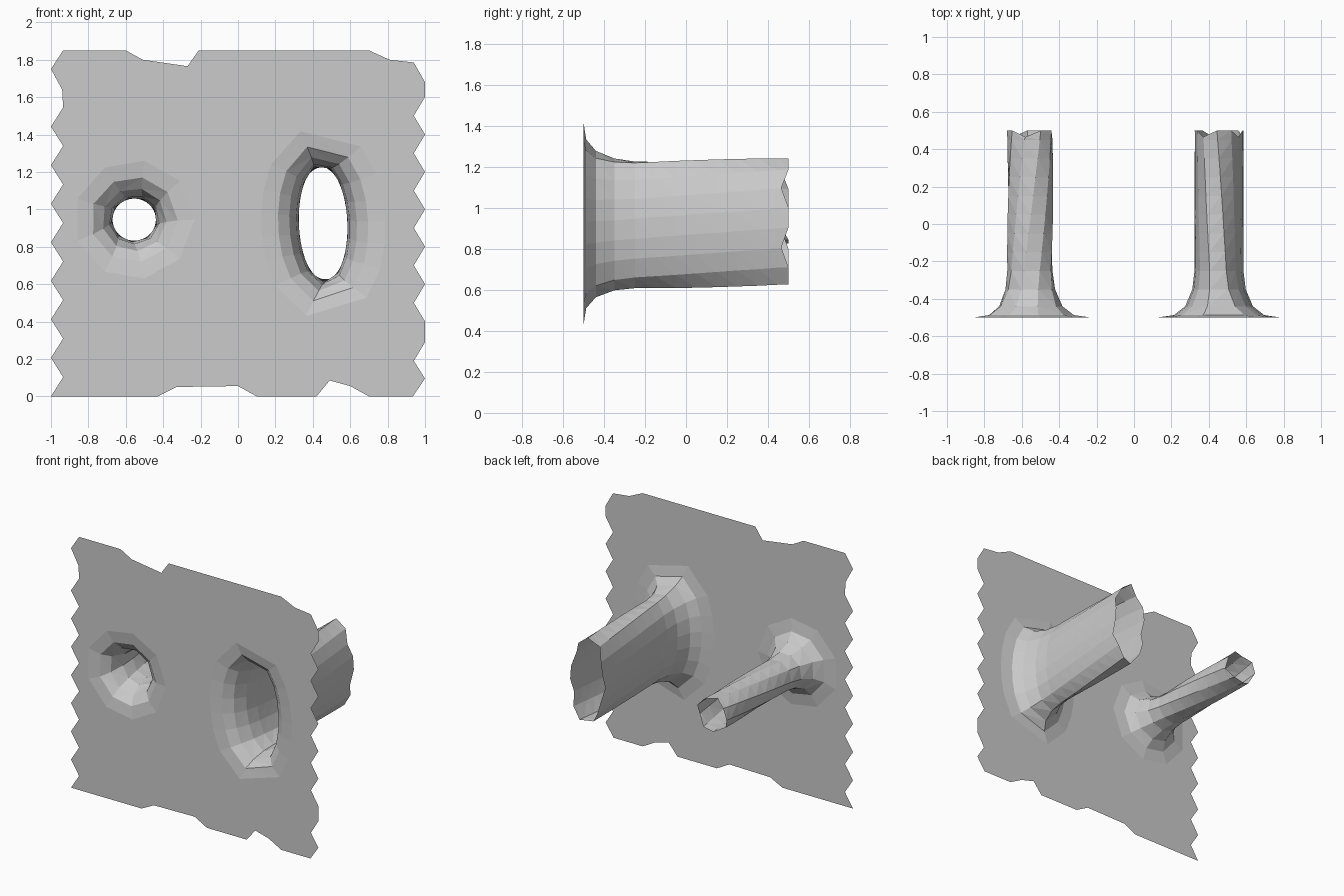
import bpy, bmesh, math
from mathutils import Vector

if "Cube" in bpy.data.objects:
    bpy.data.objects.remove(bpy.data.objects["Cube"], do_unlink=True)

FRONT, BACK = -0.5, 0.5

grey = bpy.data.materials.new("plain grey")
grey.use_nodes = True
color = (0.6, 0.6, 0.6, 1)
grey.diffuse_color = color
grey.node_tree.nodes["Principled BSDF"].inputs["Base Color"].default_value = color


def make_object(name, bm):
    mesh = bpy.data.meshes.new(name)
    bm.to_mesh(mesh)
    bm.free()
    mesh.materials.append(grey)
    obj = bpy.data.objects.new(name, mesh)
    bpy.context.collection.objects.link(obj)
    return obj


def ellipse_ring(centre, a, b, tilt, sides, phase, offset):
    """Points evenly spaced round an ellipse, pushed outward by offset."""
    steps = 720
    angles = [2 * math.pi * i / steps for i in range(steps)]
    lengths = [0]
    for t in angles:
        lengths.append(lengths[-1] + math.hypot(a * math.sin(t), b * math.cos(t)))
    points = []
    for i in range(sides):
        target = ((i / sides + phase) % 1) * lengths[-1]
        t = angles[next(k for k in range(steps) if lengths[k + 1] >= target)]
        normal = Vector((b * math.cos(t), a * math.sin(t))).normalized()
        p = Vector((a * math.cos(t), b * math.sin(t))) + normal * offset
        c, s = math.cos(tilt), math.sin(tilt)
        points.append((centre[0] + p.x * c - p.y * s, centre[1] + p.x * s + p.y * c))
    return points


# Depth and outward flare of each ring
FLARE = [(-0.5, 0.2), (-0.487, 0.11), (-0.44, 0.05), (-0.35, 0.012), (-0.25, 0)]
RINGS = FLARE + [(-0.25 + 0.1 * k, 0) for k in range(1, 8)] + [(BACK, 0)]


def flared_tube(name, centre, a, b, tilt, sides, twist):
    bm = bmesh.new()
    rings = []
    for k, (y, offset) in enumerate(RINGS):
        phase = twist * (y - FRONT)
        ring = []
        for i, (x, z) in enumerate(ellipse_ring(centre, a, b, tilt, sides, phase, offset)):
            # Notched back rim
            notch = 0.035 if k == len(RINGS) - 1 and i % 3 == 1 else 0
            ring.append(bm.verts.new((x, y - notch, z)))
        rings.append(ring)
    for r, s in zip(rings, rings[1:]):
        for i in range(sides):
            j = (i + 1) % sides
            if twist < 0:
                bm.faces.new((r[i], r[j], s[j]))
                bm.faces.new((r[i], s[j], s[i]))
            else:
                bm.faces.new((r[i], r[j], s[i]))
                bm.faces.new((r[j], s[j], s[i]))
    rim = [(v.co.x, v.co.z) for v in rings[0]]
    bmesh.ops.recalc_face_normals(bm, faces=bm.faces)
    make_object(name, bm)
    return rim


rims = [
    flared_tube("round_tube", (-0.555, 0.945), 0.123, 0.119, 0, 9, -0.16),
    flared_tube("oval_tube", (0.455, 0.925), 0.131, 0.317, 0.04, 15, 0.05),
]

# Ragged plate outline, counter-clockwise from the lower left
bottom = [(-1, 0), (-0.43, 0), (-0.33, 0.05), (0, 0.055), (0.1, 0), (0.42, 0),
          (0.49, 0.085), (0.6, 0.055), (0.7, 0), (0.935, 0)]
right = [(1, 0.095), (0.94, 0.19), (1, 0.29)]
right += [(0.94 if k % 2 else 1, 0.4 + 0.1 * k) for k in range(13)]
right += [(1, 1.68), (0.94, 1.785)]
top = [(0.81, 1.8), (0.7, 1.85), (-0.21, 1.85), (-0.27, 1.765), (-0.51, 1.8),
       (-0.6, 1.85), (-0.935, 1.85), (-1, 1.75), (-0.94, 1.64)]
left = [(-0.935 if k % 2 else -1, 0.103 * k) for k in range(15, 0, -1)]

# Plate with the two flare openings left empty
bm = bmesh.new()
edges = []
for loop in [bottom + right + top + left] + rims:
    verts = [bm.verts.new((x, FRONT, z)) for x, z in loop]
    for i, v in enumerate(verts):
        edges.append(bm.edges.new((v, verts[(i + 1) % len(verts)])))
bmesh.ops.triangle_fill(bm, edges=edges, use_beauty=True, normal=(0, -1, 0))
for f in bm.faces:
    f.normal_update()
    if f.normal.y > 0:
        f.normal_flip()
make_object("plate", bm)
